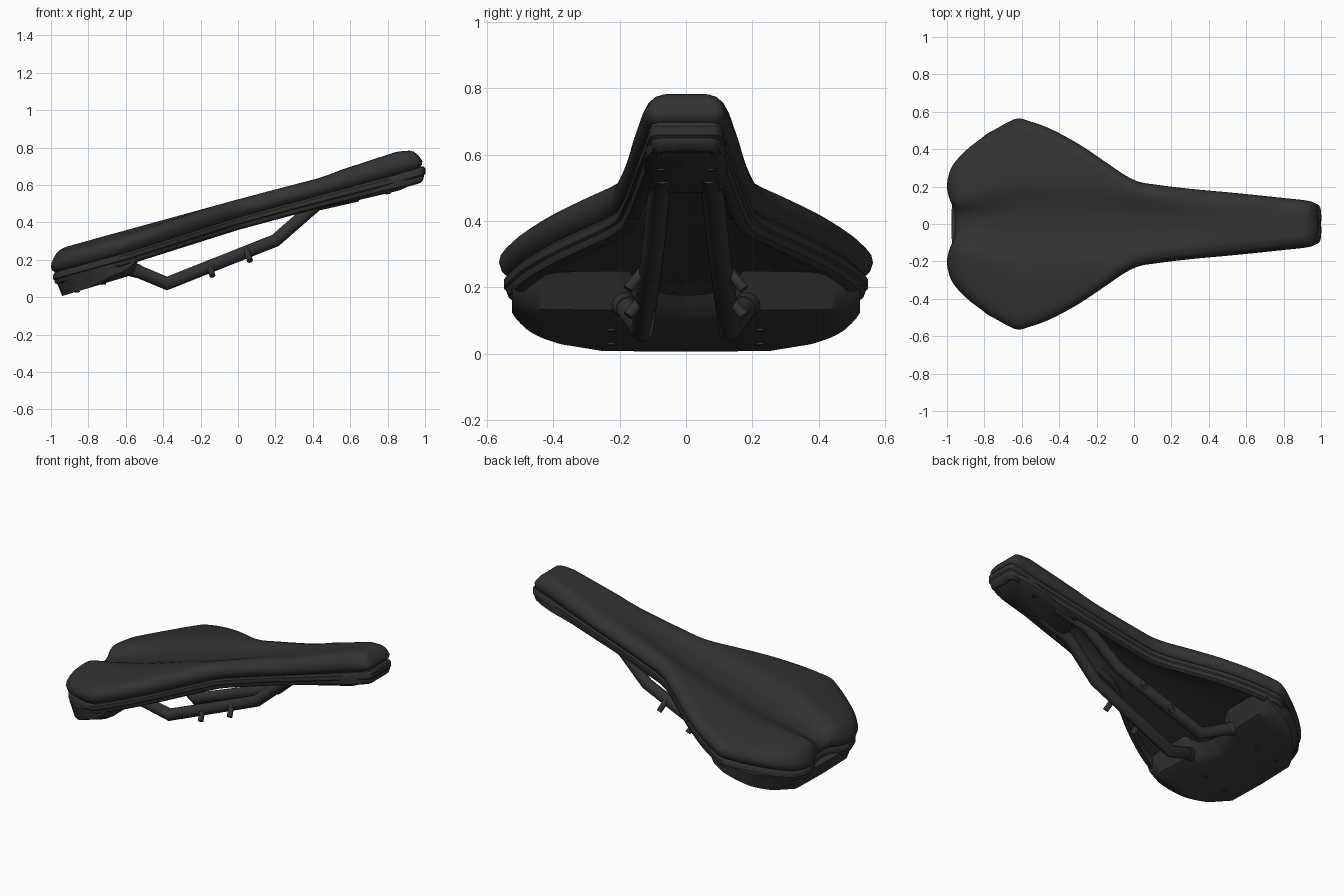
import bpy, bmesh, math
from mathutils import Vector

cube = bpy.data.objects.get("Cube")
if cube:
    bpy.data.objects.remove(cube)

mat = bpy.data.materials.new("charcoal black")
mat.use_nodes = True
mat.diffuse_color = (0.032, 0.032, 0.032, 1)
mat.node_tree.nodes["Principled BSDF"].inputs["Base Color"].default_value = mat.diffuse_color


def finish(name, bm, angle=40):
    bmesh.ops.remove_doubles(bm, verts=bm.verts, dist=0.0005)
    bmesh.ops.recalc_face_normals(bm, faces=bm.faces)
    mesh = bpy.data.meshes.new(name)
    bm.to_mesh(mesh)
    bm.free()
    mesh.materials.append(mat)
    ob = bpy.data.objects.new(name, mesh)
    bpy.context.collection.objects.link(ob)
    bpy.ops.object.select_all(action='DESELECT')
    ob.select_set(True)
    bpy.context.view_layer.objects.active = ob
    bpy.ops.object.shade_smooth_by_angle(angle=math.radians(angle))


def lerp_table(table, x):
    if x <= table[0][0]:
        return table[0][1]
    for (a, u), (b, v) in zip(table, table[1:]):
        if x <= b:
            return u + (v - u) * (x - a) / (b - a)
    return table[-1][1]


def loft(bm, rings, capped=False):
    for a, b in zip(rings, rings[1:]):
        for i in range(len(a)):
            j = (i + 1) % len(a)
            bm.faces.new((a[i], a[j], b[j], b[i]))
    if capped:
        bm.faces.new(rings[0])
        bm.faces.new(rings[-1])


# Side profile heights: cushion top and seam
TOP = [(-1, .225), (-.97, .25), (-.92, .275), (-.7, .34), (0, .529), (.45, .642),
       (.55, .68), (.85, .778), (.94, .785), (1, .775)]
SEAM = [(-1, .125), (-.6, .235), (0, .425), (.5, .56), (.85, .655), (1, .70)]
top = lambda x: lerp_table(TOP, x)
seam = lambda x: lerp_table(SEAM, x)

# Half outline from the rear notch to the nose, smoothed by a spline
HALF = [(-.955, 0), (-.963, .08), (-.985, .13), (-1, .2), (-.985, .28), (-.95, .34),
        (-.88, .41), (-.78, .482), (-.68, .541), (-.62, .564), (-.56, .55), (-.45, .51),
        (-.3, .43), (-.15, .33), (-.05, .262), (.03, .225), (.12, .21), (.3, .188),
        (.55, .165), (.8, .139), (.92, .125), (.965, .108), (.978, .07), (.98, 0)]


def smooth_outline(points, steps=4):
    pts = [Vector(p) for p in points]
    ext = [Vector((pts[1].x, -pts[1].y))] + pts + [Vector((pts[-2].x, -pts[-2].y))]
    out = []
    for a, b, c, d in zip(ext, ext[1:], ext[2:], ext[3:]):
        for k in range(steps):
            t = k / steps
            out.append(b + (c - a) * t / 2 + (2 * a - 5 * b + 4 * c - d) * t * t / 2
                       + (3 * b - a - 3 * c + d) * t ** 3 / 2)
    out.append(pts[-1])
    return out + [Vector((p.x, -p.y)) for p in reversed(out[1:-1])]


OUTLINE = smooth_outline(HALF)


def inset_ring(bm, inset, fraction, height, nose):
    """Ring moved towards the spine by a distance, then by a fraction of the rest."""
    ring = []
    for p in OUTLINE:
        p = p.copy()
        p.x += nose * max(0, min(1, (p.x - .85) / .1))
        spine = Vector((max(-.72, min(.86, p.x)), 0))
        d = p - spine
        t = max(0, 1 - inset / max(d.length, .001)) * (1 - fraction)
        q = spine + d * t
        ring.append(bm.verts.new((q.x, q.y, height(q.x, q.y))))
    return ring


def hollow(x, y):
    """Central channel plus a slight droop towards the wings."""
    depth = lerp_table([(-1, .065), (-.85, .055), (-.5, .044), (0, .034), (.2, .02), (.5, 0)], x)
    width = lerp_table([(-.98, .08), (-.6, .165), (-.1, .14), (.45, .06)], x)
    droop = lerp_table([(-.95, .25), (-.6, .13), (0, .13)], x)
    return depth * math.exp(-abs(y / width) ** 3) + droop * y * y


# Padded cushion with a central channel
bm = bmesh.new()
rings = []
edge = [(.06, 0, -.02), (.03, 0, 0), (.008, 0, .15), (0, 0, .38), (.004, 0, .58),
        (.018, 0, .8), (.034, 0, .93), (.06, 0, 1)]
for inset, frac, f in edge + [(.06, k / 14, 1) for k in range(1, 15)]:
    rings.append(inset_ring(bm, inset, frac, lambda x, y: seam(x) + f * (top(x) - seam(x))
                            - f * f * hollow(x, y), .015 - .025 * f))
loft(bm, rings)
finish("cushion", bm, 50)

# Hollow shell below the cushion with a two-band rim, deeper at the nose
bm = bmesh.new()
rings = []
for inset, frac, dz in [(.06, 0, .01), (.022, 0, 0), (.014, 0, -.01), (.014, 0, -.032),
                        (.022, 0, -.038), (.022, 0, -.043), (.028, 0, -.058), (.045, 0, -.066),
                        (.06, 0, -.064), (.075, 0, -.03), (.075, .3, -.005), (.075, .65, .005),
                        (.075, 1, .01)]:
    rings.append(inset_ring(bm, inset, frac, lambda x, y: seam(x)
                            + dz * lerp_table([(.4, 1), (.93, 1.25)], x), .035))
loft(bm, rings)
finish("base_shell", bm, 35)

# Rear mounting plate with an arch cut into its raised front lip
REAR = [(0, -.94), (.25, -.935), (.38, -.865), (.48, -.755), (.515, -.69), (.53, -.64)]
FRONT = [(0, -.59), (.1, -.57), (.2, -.525), (.45, -.515), (.53, -.545)]
LIP = [(0, .175), (.06, .18), (.11, .195), (.15, .222), (.175, .25), (.45, .245), (.53, .2)]
floor = lambda x: .006 + .3 * (x + .94)
bm = bmesh.new()
rings = []
for y in [i * .0125 for i in range(-42, 43)]:
    xr, xf, lip = [lerp_table(t, abs(y)) for t in (REAR, FRONT, LIP)]
    lift = .035 * max(0, (abs(y) - .42) / .11) ** 2
    section = [(xr - .036, seam(xr) - .045), (xr - .02, floor(xr) + .05), (xr, floor(xr) + lift),
               (xf - .08, floor(xf - .08) + lift), (xf - .04, floor(xf) + lift),
               (xf - .015, lip - .04 * (lip - .1) / .15), (xf, lip)]
    rings.append([bm.verts.new((x, y, z)) for x, z in section])
loft(bm, rings, True)
finish("rear_plate", bm, 40)

# Nose mounting plate
bm = bmesh.new()
rings = []
for x, w, drop in [(.46, .07, .0), (.48, .105, .014), (.53, .13, .02), (.86, .12, .02),
                   (.92, .11, .008), (.945, .1, -.012)]:
    z = .505 + .235 * (x - .5)
    rings.append([bm.verts.new((x, y, h)) for y, h in
                  [(-w, z + .05), (-w, z), (-w + .025, z - drop), (w - .025, z - drop),
                   (w, z), (w, z + .05)]])
loft(bm, rings, True)
finish("nose_plate", bm, 30)


def tube(name, points, radius, taper=1):
    """Round bar with mitred bends."""
    pts = [Vector(p) for p in points]
    bm = bmesh.new()
    rings = []
    for i, p in enumerate(pts):
        before = (p - pts[i - 1]).normalized() if i else (pts[1] - p).normalized()
        after = (pts[i + 1] - p).normalized() if i < len(pts) - 1 else before
        along = (before + after).normalized()
        side = along.cross(Vector((0, 1, 0))).normalized()
        other = side.cross(along)
        r = radius * (1 + (taper - 1) * i / (len(pts) - 1))
        rings.append([bm.verts.new(p + r * (side * math.cos(a) / max(.6, along.dot(after))
                                            + other * math.sin(a)))
                      for a in [math.tau * k / 16 for k in range(16)]])
    loft(bm, rings, True)
    finish(name, bm, 35)


for s, label in [(1, "left"), (-1, "right")]:
    # Rail and its rear socket
    tube(label + "_rail", [(-.66, .215 * s, .17), (-.56, .185 * s, .148), (-.38, .132 * s, .073),
                           (.2, .1 * s, .303), (.42, .08 * s, .495), (.64, .07 * s, .545)], .034)
    tube(label + "_rail_socket", [(-.68, .215 * s, .16), (-.6, .197 * s, .158),
                                  (-.53, .175 * s, .137)], .042, .88)
    # Clamp pins beside the rail
    for x, z in [(-.14, .15), (.06, .23)]:
        tube(label + "_clamp_pin", [(x - .015, .125 * s, z + .025),
                                    (x + .004, .175 * s, z - .036)], .016)
    # Plate screws
    for x in (-.86, -.72):
        z = floor(x)
        tube(label + "_rear_screw", [(x, .225 * s, z + .01), (x + .002, .225 * s, z - .005)], .013)
    for x in (.6, .8):
        z = .485 + .235 * (x - .5)
        tube(label + "_nose_screw", [(x, .075 * s, z + .01), (x + .002, .075 * s, z - .005)], .013)
